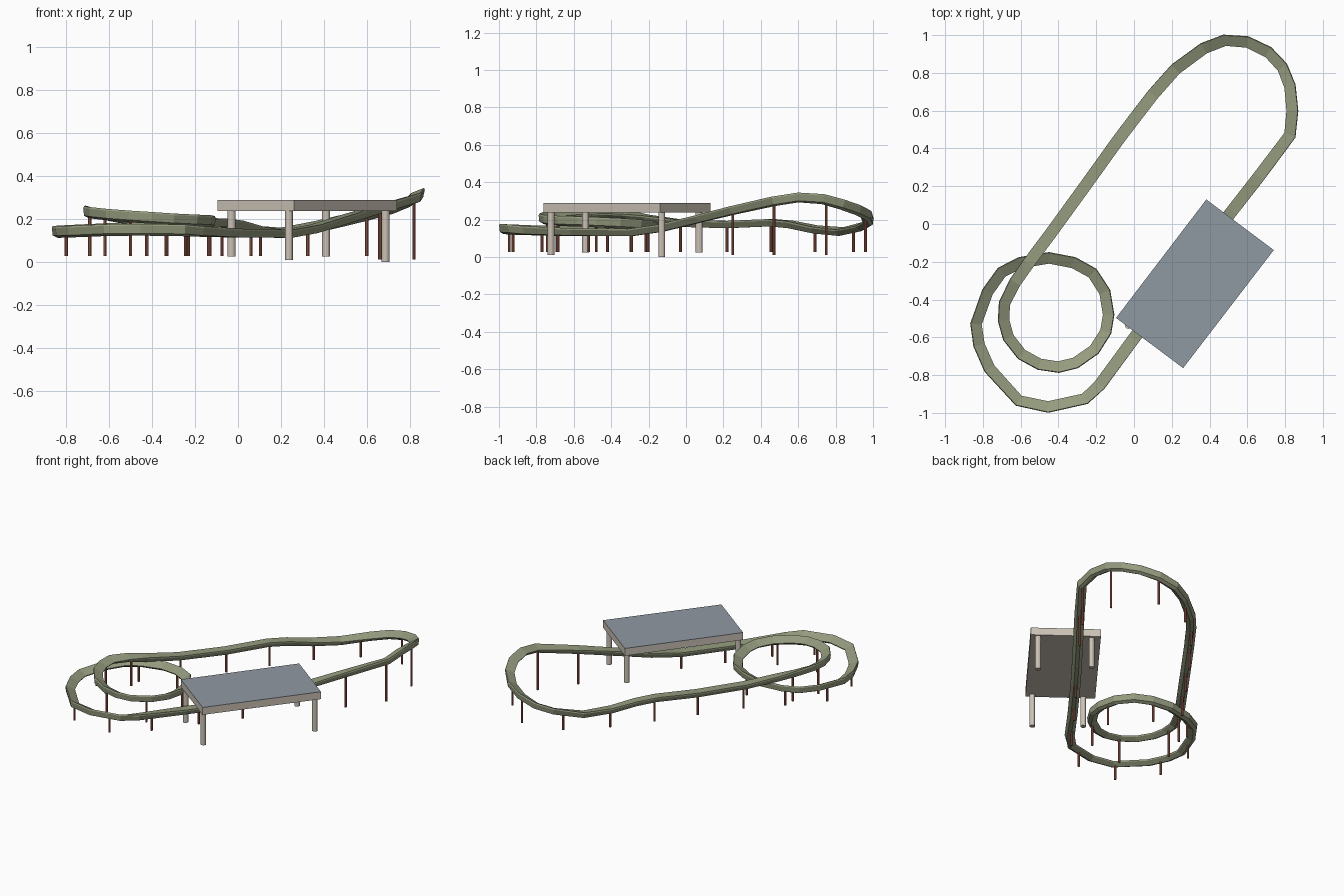
import bpy, bmesh, math
from mathutils import Vector

if "Cube" in bpy.data.objects:
    bpy.data.objects.remove(bpy.data.objects["Cube"])


def mat(name, c):
    m = bpy.data.materials.new(name)
    m.diffuse_color = (*c, 1)
    m.use_nodes = True
    m.node_tree.nodes["Principled BSDF"].inputs["Base Color"].default_value = m.diffuse_color
    return m


OLIVE = mat("olive", (0.30, 0.33, 0.21))
RUST = mat("rust", (0.38, 0.12, 0.08))
CREAM = mat("cream", (0.60, 0.54, 0.47))
SLATE = mat("slate", (0.28, 0.32, 0.36))


def finish(name, bm, m):
    bmesh.ops.recalc_face_normals(bm, faces=bm.faces[:])
    me = bpy.data.meshes.new(name)
    bm.to_mesh(me)
    bm.free()
    me.materials.append(m)
    ob = bpy.data.objects.new(name, me)
    bpy.context.collection.objects.link(ob)
    return ob


def post(name, x, y, z0, z1, r, sides, m):
    bm = bmesh.new()
    bmesh.ops.create_cone(bm, cap_ends=True, segments=sides, radius1=r, radius2=r, depth=z1 - z0)
    ob = finish(name, bm, m)
    ob.location = (x, y, (z0 + z1) / 2)


def slab(name, corners, z0, z1, m):
    bm = bmesh.new()
    f = bm.faces.new([bm.verts.new((x, y, z0)) for x, y in corners])
    g = bmesh.ops.extrude_face_region(bm, geom=[f])["geom"]
    for v in g:
        if isinstance(v, bmesh.types.BMVert):
            v.co.z = z1
    finish(name, bm, m)


# Track centre line, one closed left-turning circuit
PATH = [Vector(p) for p in [
    (-0.18, -0.85, .155), (0, -0.605, .15), (0.24, -0.29, .148), (0.36, -0.135, .17), (0.52, 0.07, .22),
    (0.66, 0.25, .263), (0.825, 0.47, .31), (0.838, 0.6, .33), (0.825, 0.73, .32), (0.785, 0.83, .29),
    (0.71, 0.91, .26), (0.6, 0.963, .23), (0.48, 0.972, .20), (0.37, 0.93, .175), (0.22, 0.82, .15),
    (0.1, 0.685, .163), (0, 0.555, .19), (-0.08, 0.45, .20), (-0.245, 0.22, .19), (-0.43, -0.035, .197),
    (-0.56, -0.21, .22), (-0.63, -0.31, .235), (-0.685, -0.42, .245), (-0.69, -0.51, .242),
    (-0.665, -0.60, .238), (-0.595, -0.69, .23), (-0.50, -0.742, .222), (-0.40, -0.757, .215),
    (-0.31, -0.735, .208), (-0.21, -0.665, .203), (-0.15, -0.57, .2), (-0.135, -0.48, .196),
    (-0.155, -0.36, .19), (-0.22, -0.26, .183), (-0.32, -0.205, .178), (-0.45, -0.18, .17),
    (-0.60, -0.205, .163), (-0.70, -0.255, .158), (-0.775, -0.36, .154), (-0.836, -0.53, .15),
    (-0.82, -0.64, .15), (-0.765, -0.765, .152), (-0.61, -0.935, .158), (-0.455, -0.968, .16),
    (-0.26, -0.925, .157)]]
N = len(PATH)

# Banking follows the smoothed curvature
curv = []
for i in range(N):
    a, b = PATH[i] - PATH[i - 1], PATH[(i + 1) % N] - PATH[i]
    turn = -a.xy.angle_signed(b.xy)
    curv.append(2 * turn / (a.length + b.length))
bank = [math.radians(27) * max(0, min(1, (curv[i - 1] + 2 * curv[i] + curv[(i + 1) % N]) / 10))
        for i in range(N)]

# Track: trapezoid section swept along the path
SECTION = [(-.032, .003), (.032, .003), (.032, -.006), (.012, -.036), (-.012, -.036), (-.032, -.006)]
bm = bmesh.new()
rings = []
for i, p in enumerate(PATH):
    d1, d2 = (p - PATH[i - 1]).normalized(), (PATH[(i + 1) % N] - p).normalized()
    t = (d1 + d2).normalized()
    side = t.cross(Vector((0, 0, 1))).normalized()
    up = side.cross(t)
    c, s = math.cos(bank[i]), math.sin(bank[i])
    right, top = side * c + up * s, up * c - side * s
    rings.append([bm.verts.new(p + right * u + top * v) for u, v in SECTION])
for i in range(N):
    a, b = rings[i], rings[(i + 1) % N]
    for j in range(6):
        k = (j + 1) % 6
        bm.faces.new((a[j], a[k], b[k], b[j]))
finish("track", bm, OLIVE)


def track_height(x, y):
    best = (9, 0)
    q = Vector((x, y))
    for i in range(N):
        a, b = PATH[i - 1], PATH[i]
        ab = b.xy - a.xy
        t = max(0, min(1, (q - a.xy).dot(ab) / ab.length_squared))
        p = a.lerp(b, t)
        best = min(best, ((p.xy - q).length, p.z))
    return best[1]


# Track supports, about evenly spaced
SUPPORTS = [(-.13, -.77), (.06, -.52), (.24, -.29), (.66, .25), (.82, .47), (.82, .75), (.60, .96),
            (.325, .895), (.105, .69), (-.075, .455), (-.245, .22), (-.425, -.03), (-.62, -.295),
            (-.69, -.48), (-.5, -.74), (-.23, -.685), (-.137, -.42), (-.33, -.203), (-.62, -.215),
            (-.80, -.42), (-.80, -.69), (-.62, -.925), (-.335, -.945)]
for i, (x, y) in enumerate(SUPPORTS):
    post(f"track_support_{i + 1}", x, y, 0.012 if x > .63 else 0.027, track_height(x, y) - .015, .0075, 8, RUST)

# Platform: deck, top surface and four legs
CORNERS = [(.383, .13), (.74, -.138), (.26, -.763), (-.095, -.497)]
slab("platform_deck", CORNERS, .237, .286, CREAM)
slab("platform_top", CORNERS, .286, .289, SLATE)
for i, (x, y, z) in enumerate([(.41, .07, .025), (.687, -.13, 0), (.237, -.722, .01), (-.03, -.537, .025)]):
    post(f"platform_leg_{i + 1}", x, y, z, .24, .018, 12, CREAM)
